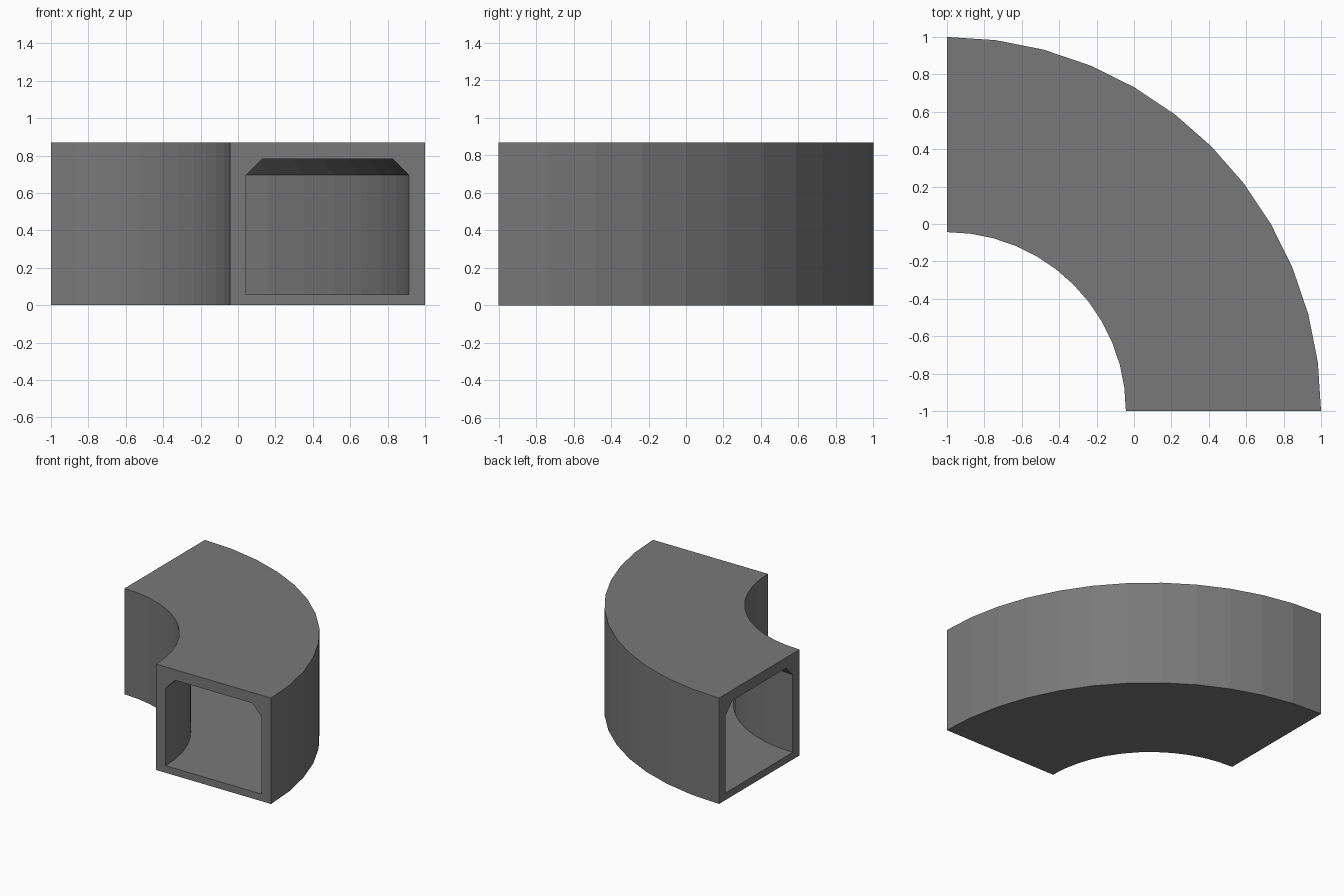
import bpy, bmesh
from math import sin, cos, radians

if "Cube" in bpy.data.objects:
    bpy.data.objects.remove(bpy.data.objects["Cube"])

U = 2 / 23          # module: outer radius is 23 units
STEPS = 12          # segments in the quarter turn

# Cross-section as (radius, height): outer box and chamfered tunnel
box = [(11, 0), (23, 0), (23, 10), (11, 10)]
tunnel = [(12, 0.67), (22, 0.67), (22, 8), (21, 9), (13, 9), (12, 8)]
# End frame faces (0-3 = box corners, 4-9 = tunnel corners)
frame = [(0, 1, 5, 4), (1, 2, 6, 5), (2, 7, 6), (2, 3, 8, 7), (3, 9, 8), (3, 0, 4, 9)]

bm = bmesh.new()


def section(step):
    """Cross-section turned about the inside corner of the bend."""
    a = radians(90 * step / STEPS)
    return [bm.verts.new((-1 + r * U * cos(a), -1 + r * U * sin(a), z * U))
            for r, z in box + tunnel]


rings = [section(i) for i in range(STEPS + 1)]

# Outer shell and tunnel walls
for a, b in zip(rings, rings[1:]):
    for start, n in ((0, 4), (4, 6)):
        for i in range(n):
            p, q = start + i, start + (i + 1) % n
            bm.faces.new((a[p], a[q], b[q], b[p]))

# Open end frames
for ring in (rings[0], rings[-1]):
    for f in frame:
        bm.faces.new([ring[i] for i in f])

bmesh.ops.recalc_face_normals(bm, faces=bm.faces)
mesh = bpy.data.meshes.new("curved_tunnel")
bm.to_mesh(mesh)
bm.free()

# Dark grey finish
dark_grey = bpy.data.materials.new("dark_grey")
dark_grey.diffuse_color = (0.19, 0.19, 0.19, 1)
dark_grey.use_nodes = True
dark_grey.node_tree.nodes["Principled BSDF"].inputs["Base Color"].default_value = dark_grey.diffuse_color
mesh.materials.append(dark_grey)
bpy.context.collection.objects.link(bpy.data.objects.new("curved_tunnel", mesh))
